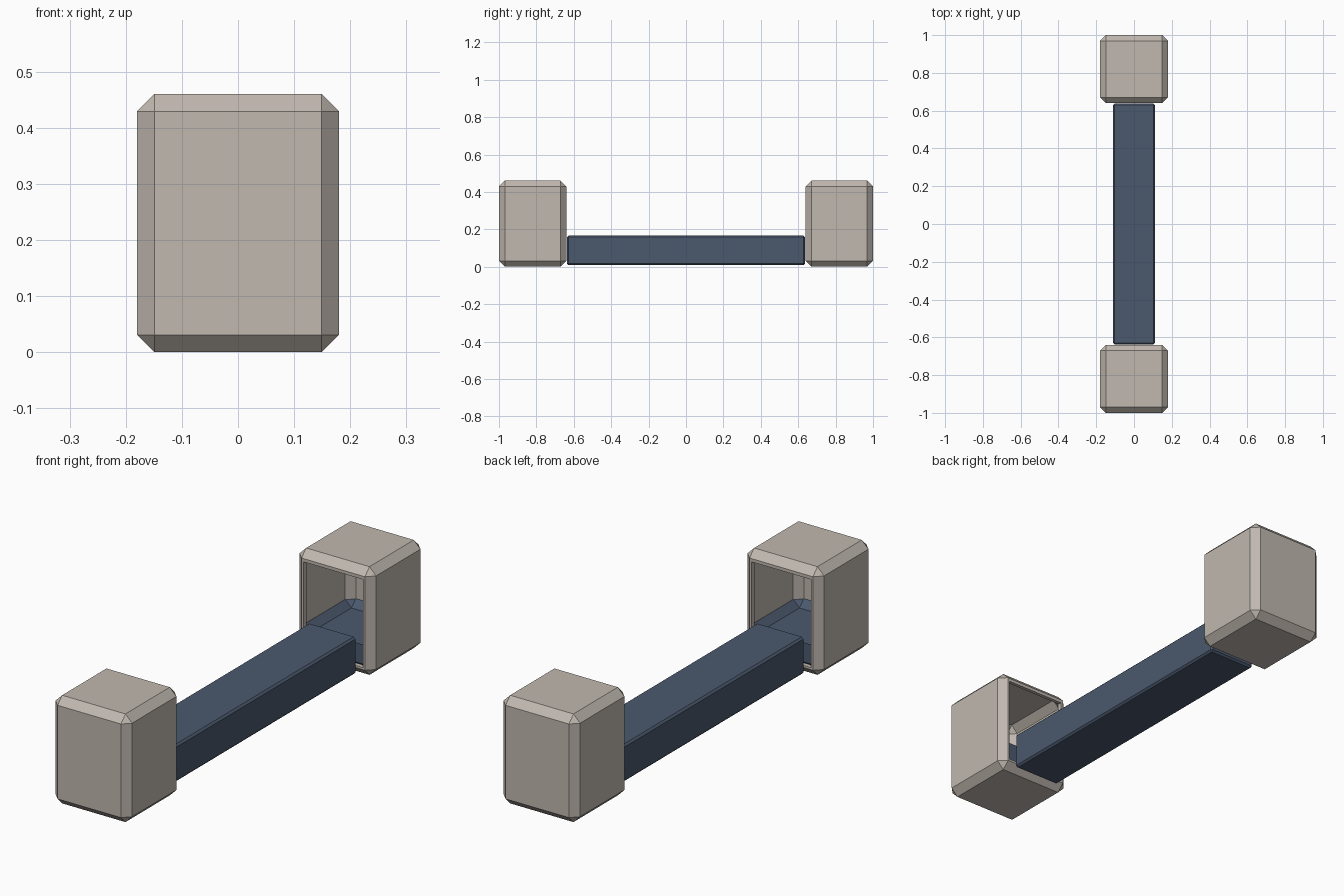
import bpy, bmesh
from mathutils import Vector

if "Cube" in bpy.data.objects:
    bpy.data.objects.remove(bpy.data.objects["Cube"])


def material(name, rgb):
    m = bpy.data.materials.new(name)
    m.diffuse_color = (*rgb, 1)
    m.use_nodes = True
    m.node_tree.nodes["Principled BSDF"].inputs["Base Color"].default_value = m.diffuse_color
    return m


STONE = material("warm_grey", (0.53, 0.48, 0.43))
BLUE = material("slate_blue", (0.07, 0.10, 0.155))


def block(name, lo, hi, chamfer=0.0, mat=None):
    """Flat-chamfered box between two corners."""
    lo, hi = Vector(lo), Vector(hi)
    bm = bmesh.new()
    bmesh.ops.create_cube(bm, size=1)
    for v in bm.verts:
        v.co = (lo + hi) / 2 + v.co * (hi - lo)
    if chamfer:
        bmesh.ops.bevel(bm, geom=bm.edges[:], offset=chamfer, offset_type='OFFSET',
                        segments=1, profile=0.5, affect='EDGES')
    bmesh.ops.recalc_face_normals(bm, faces=bm.faces)
    me = bpy.data.meshes.new(name)
    bm.to_mesh(me)
    bm.free()
    ob = bpy.data.objects.new(name, me)
    bpy.context.collection.objects.link(ob)
    if mat:
        me.materials.append(mat)
    return ob


def y_block(name, side, x, y0, y1, z0, z1, chamfer=0.0, mat=None):
    """Box centred on x, placed at the front (-1) or back (+1) end."""
    ya, yb = sorted((side * y0, side * y1))
    return block(name, (-x, ya, z0), (x, yb, z1), chamfer, mat)


def cut(ob, cutter):
    """Carve the cutter out of ob, then discard the cutter."""
    mod = ob.modifiers.new("cut", 'BOOLEAN')
    mod.operation = 'DIFFERENCE'
    mod.solver = 'EXACT'
    mod.object = cutter
    bpy.context.view_layer.objects.active = ob
    bpy.ops.object.modifier_apply(modifier=mod.name)
    bpy.data.objects.remove(cutter)


# Long connecting bar
block("connecting_bar", (-0.112, -0.637, 0.008), (0.112, 0.637, 0.166), 0.008, BLUE)

for side, label in ((-1, "front"), (1, "back")):
    # Hollow end housing, open towards the bar
    housing = y_block(label + "_housing", side, 0.18, 0.64, 1.0, 0, 0.46, 0.031, STONE)
    cut(housing, y_block("cavity", side, 0.165, 0.655, 0.985, 0.015, 0.445, 0.03))
    cut(housing, y_block("opening", side, 0.14, 0.60, 0.70, 0.04, 0.415))

    # Blue base inside the housing with a sloped-edge recessed floor
    base = y_block(label + "_inner_base", side, 0.164, 0.656, 0.984, 0.016, 0.44, 0.03, BLUE)
    cut(base, y_block("basin", side, 0.17, 0.65, 0.99, 0.10, 0.60, 0.035))
